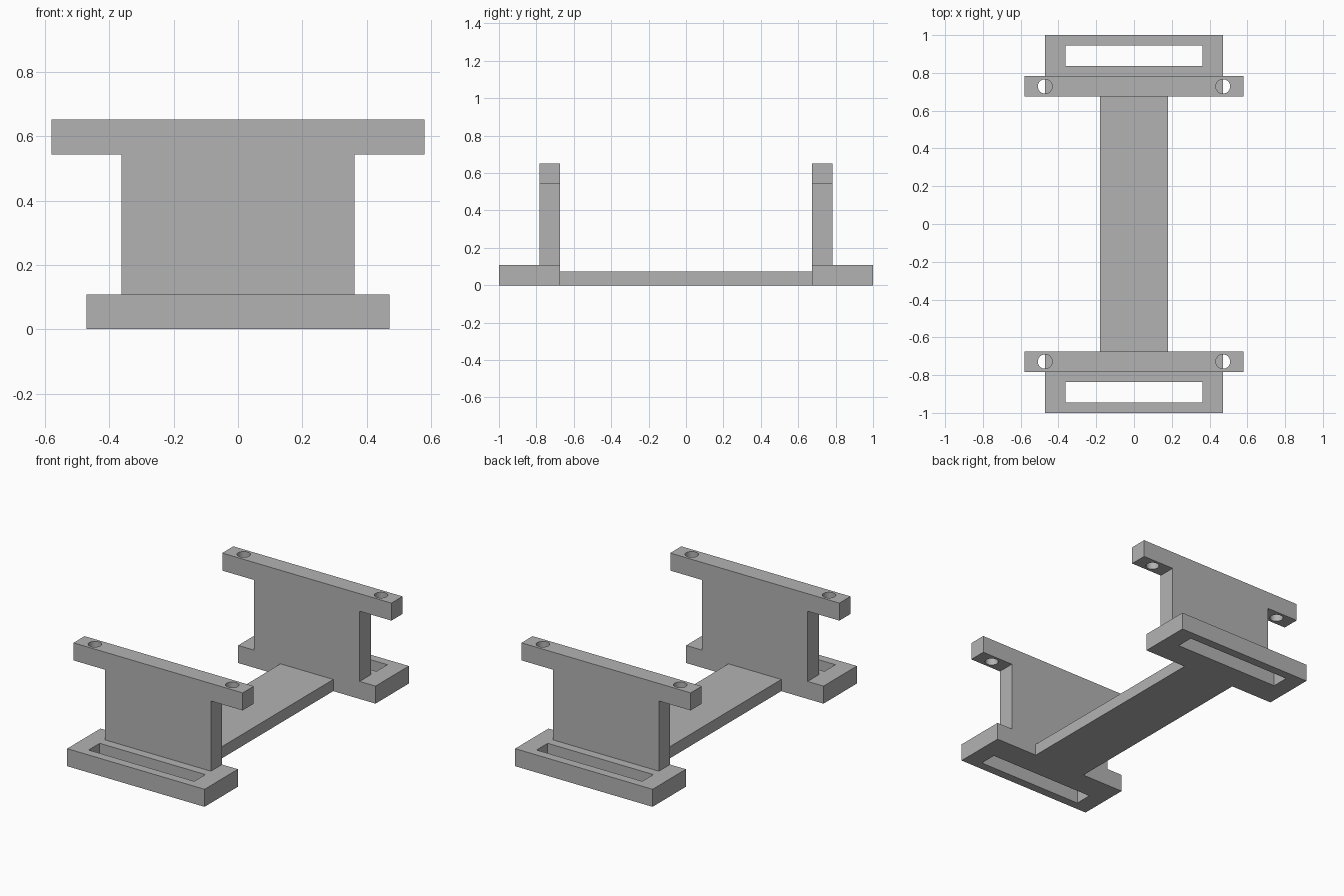
import bpy
import bmesh
from mathutils import Matrix

if "Cube" in bpy.data.objects:
    bpy.data.objects.remove(bpy.data.objects["Cube"], do_unlink=True)

U = 2 / 55.2      # design module
END = 1.0         # outer end of the feet
INNER = END - 9 * U
WALL = 3 * U      # wall, bar and foot thickness
TOP = 18 * U

grey = bpy.data.materials.new("plain grey")
grey.use_nodes = True
colour = (0.45, 0.45, 0.45, 1)
grey.diffuse_color = colour
grey.node_tree.nodes["Principled BSDF"].inputs["Base Color"].default_value = colour


def finish(name, bm):
    bmesh.ops.recalc_face_normals(bm, faces=bm.faces)
    mesh = bpy.data.meshes.new(name)
    bm.to_mesh(mesh)
    bm.free()
    mesh.materials.append(grey)
    obj = bpy.data.objects.new(name, mesh)
    bpy.context.collection.objects.link(obj)
    return obj


def box(name, half_x, y0, y1, z0, z1):
    bm = bmesh.new()
    place = Matrix.Translation((0, (y0 + y1) / 2, (z0 + z1) / 2))
    size = Matrix.Diagonal((2 * half_x, y1 - y0, z1 - z0, 1))
    bmesh.ops.create_cube(bm, size=1, matrix=place @ size)
    return finish(name, bm)


def t_wall(name, y0, y1):
    # Upright plate and crossbar as one extruded T profile
    right = [(10 * U, WALL), (10 * U, TOP - WALL), (16 * U, TOP - WALL), (16 * U, TOP)]
    outline = right + [(-x, z) for x, z in reversed(right)]
    bm = bmesh.new()
    face = bm.faces.new([bm.verts.new((x, y0, z)) for x, z in outline])
    new = bmesh.ops.extrude_face_region(bm, geom=[face])["geom"]
    bmesh.ops.translate(bm, vec=(0, y1 - y0, 0),
                        verts=[v for v in new if isinstance(v, bmesh.types.BMVert)])
    return finish(name, bm)


def hole_cutter(x, y):
    bm = bmesh.new()
    bmesh.ops.create_cone(bm, cap_ends=True, segments=32, radius1=0.038, radius2=0.038,
                          depth=3 * WALL, matrix=Matrix.Translation((x, y, TOP - WALL / 2)))
    return finish("hole_cutter", bm)


def cut(obj, cutter):
    mod = obj.modifiers.new("cut", "BOOLEAN")
    mod.operation = "DIFFERENCE"
    mod.solver = "EXACT"
    mod.object = cutter
    bpy.context.view_layer.update()
    evaluated = obj.evaluated_get(bpy.context.evaluated_depsgraph_get())
    mesh = bpy.data.meshes.new_from_object(evaluated)
    obj.modifiers.clear()
    obj.data = mesh
    bpy.data.objects.remove(cutter, do_unlink=True)


# Floor beam joining both ends
box("floor_beam", 5 * U, -INNER, INNER, 0, 2 * U)

for side, label in ((-1, "front"), (1, "back")):
    def span(a, b):
        return sorted((side * a, side * b))

    # Slotted foot
    foot = box(label + "_foot", 13 * U, *span(INNER, END), 0, WALL)
    cut(foot, box("slot_cutter", 10 * U, *span(END - 4.5 * U, END - 1.5 * U), -WALL, 2 * WALL))

    # Upright wall with a drilled crossbar
    wall = t_wall(label + "_upright", *span(INNER, INNER + WALL))
    for x in (-13 * U, 13 * U):
        cut(wall, hole_cutter(x, side * (INNER + WALL / 2)))
    bpy.ops.object.select_all(action="DESELECT")
    wall.select_set(True)
    bpy.context.view_layer.objects.active = wall
    bpy.ops.object.shade_smooth_by_angle(angle=0.6)
